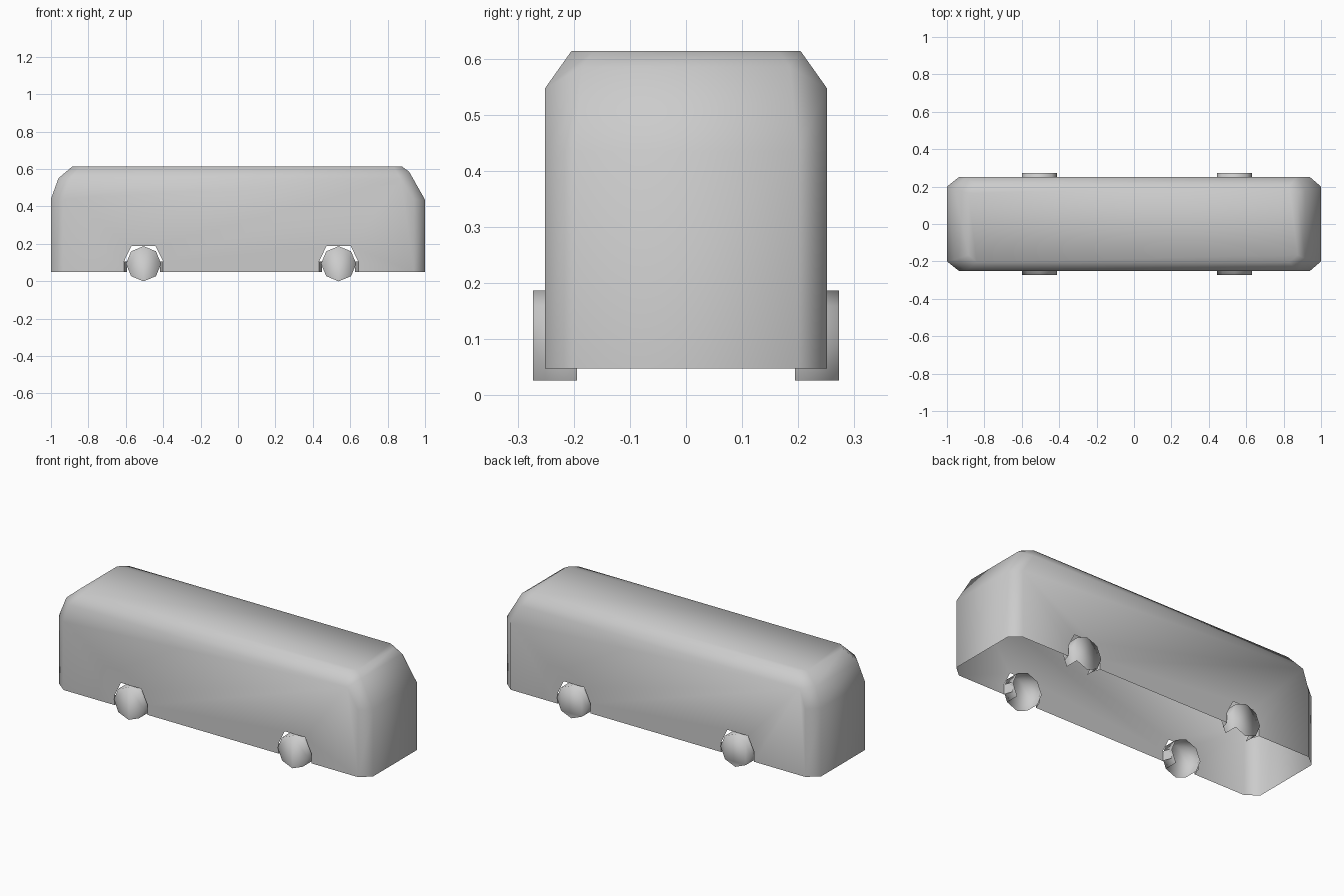
import bpy
from math import sin, cos, pi

if "Cube" in bpy.data.objects:
    bpy.data.objects.remove(bpy.data.objects["Cube"])

W = 0.2515                 # half width of the body
BASE = 0.048               # lower edge of the body
AXLES = (-0.505, 0.538)    # wheel positions along x
AXLE_Z, RADIUS = 0.093, 0.094


def make(name, faces, angle=None):
    """Mesh object from faces given as lists of points; shared points weld."""
    index, polys = {}, []
    for face in faces:
        polys.append([index.setdefault(tuple(round(c, 5) for c in p), len(index))
                      for p in face])
    mesh = bpy.data.meshes.new(name)
    mesh.from_pydata(list(index), [], polys)
    mesh.update()
    for p in mesh.polygons:
        p.use_smooth = True
    obj = bpy.data.objects.new(name, mesh)
    bpy.context.collection.objects.link(obj)
    return obj


def ring(back, front):
    """Eight-point outline from (end x, end y, end z, side x, side y, side z)."""
    bx, by, bz, bsx, bsy, bsz = back
    fx, fy, fz, fsx, fsy, fsz = front
    half = [(bx, by, bz), (bsx, bsy, bsz), (fsx, fsy, fsz), (fx, fy, fz)]
    return half + [(x, -y, z) for x, y, z in reversed(half)]


# Body outlines from the open underside up to the roof
rings = [
    ring((-1, .2, BASE, -.935, W, BASE), (1, .2, BASE, .94, W, BASE)),
    ring((-1, .2, .44, -.935, W, .44), (1, .2, .435, .94, W, .435)),
    ring((-.96, .19, .55, -.9, W, .547), (.915, .185, .585, .87, W, .547)),
    ring((-.885, .165, .614, -.84, .204, .614), (.875, .165, .614, .83, .204, .614)),
]
faces = [list(reversed(rings[3]))]
for level in range(3):
    a, b = rings[level], rings[level + 1]
    for i in range(8):
        if level < 2 and i in (1, 5):
            continue       # long side walls are made below, with wheel arches
        j = (i + 1) % 8
        faces.append([a[j], a[i], b[i], b[j]])

# Side walls with two wheel arches each
ARCH = [(-.105, BASE), (-.105, .105), (-.065, .187), (.065, .187), (.105, .105), (.105, BASE)]
bottom = [(-.935, BASE)] + [(ax + x, z) for ax in AXLES for x, z in ARCH] + [(.94, BASE)]
wall = bottom + [(.94, .435), (.87, .547), (-.9, .547), (-.935, .44)]
faces.append([(x, -W, z) for x, z in wall])
faces.append([(x, W, z) for x, z in reversed(wall)])
make("body", faces)

# Wheels: eight-sided hollow drums, open inside and along the lowest rim
outer, inner = .273, .194
for ax, end in zip(AXLES, ("rear", "front")):
    for side, s in (("right", -1), ("left", 1)):
        pts = [(ax + RADIUS * sin(k * pi / 4), AXLE_Z + RADIUS * cos(k * pi / 4))
               for k in range(8)]
        disc = [(x, s * outer, z) for x, z in pts]
        drum = [disc if s > 0 else disc[::-1]]
        for k in (0, 1, 2, 5, 6, 7):
            (x0, z0), (x1, z1) = pts[k], pts[(k + 1) % 8]
            quad = [(x0, s * outer, z0), (x0, s * inner, z0),
                    (x1, s * inner, z1), (x1, s * outer, z1)]
            drum.append(quad if s > 0 else quad[::-1])
        make(f"{end}_{side}_wheel", drum)

        # Short arch liners behind the lower sides of each opening
        flaps = []
        for m in (-1, 1):
            flaps.append([(ax + m * .105, s * W, BASE), (ax + m * .105, s * W, .105),
                          (ax + m * .088, s * .2, .105), (ax + m * .088, s * .2, BASE)])
        make(f"{end}_{side}_arch_liner", flaps)
